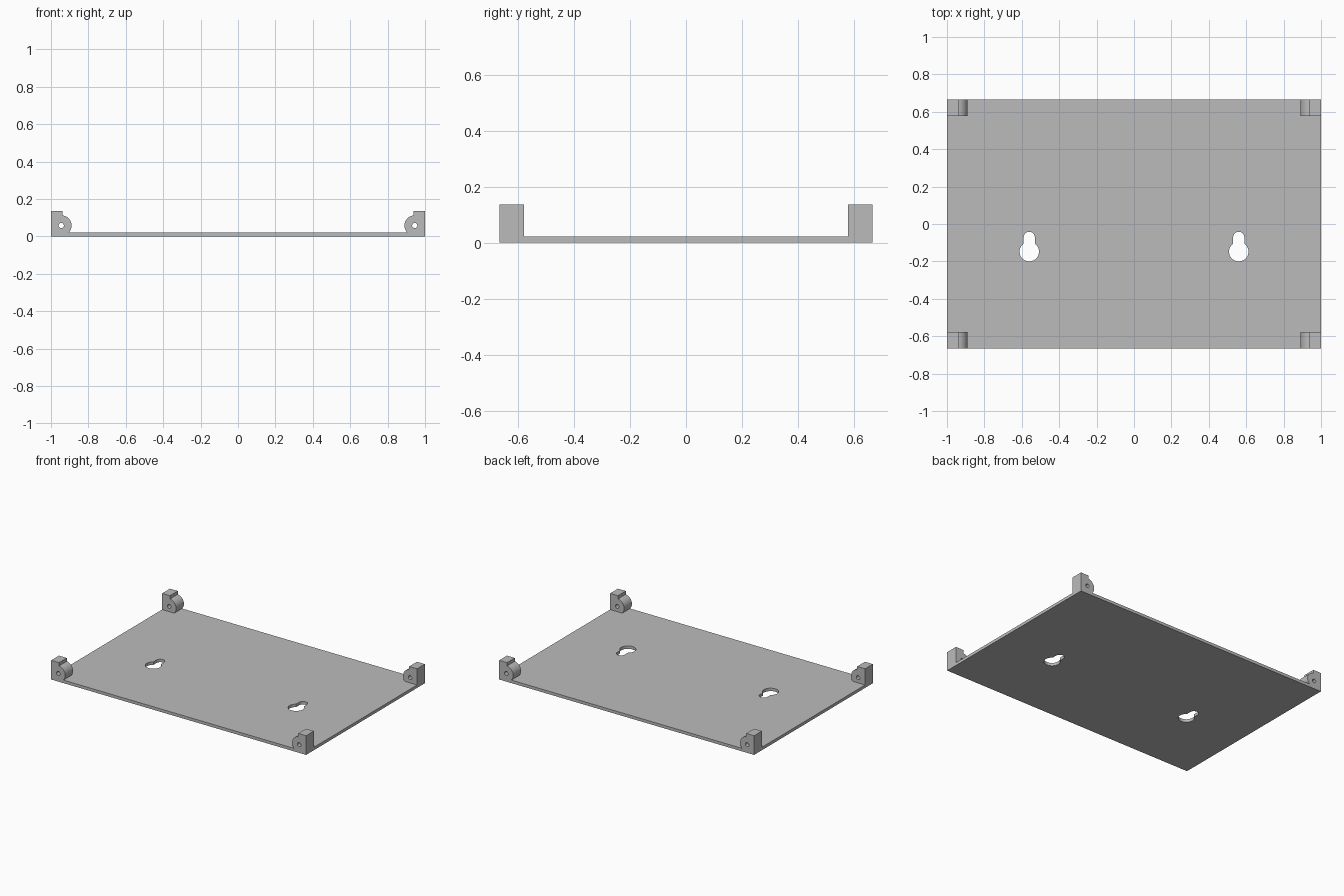
import bpy, bmesh
from math import pi, radians, sin, cos, asin, acos
from mathutils import Matrix

if "Cube" in bpy.data.objects:
    bpy.data.objects.remove(bpy.data.objects["Cube"], do_unlink=True)

HALF_X, HALF_Y = 1.0, 0.665
THICK, HEIGHT, DEPTH = 0.021, 0.136, 0.087

grey = bpy.data.materials.new("grey_plastic")
grey.use_nodes = True
colour = (0.5, 0.5, 0.5, 1)
grey.diffuse_color = colour
grey.node_tree.nodes["Principled BSDF"].inputs["Base Color"].default_value = colour


def arc(cx, cy, r, start, end, steps):
    """Points along an arc, both ends included."""
    angles = [start + (end - start) * i / steps for i in range(steps + 1)]
    return [(cx + r * cos(a), cy + r * sin(a)) for a in angles]


def prism(name, loops, depth, matrix):
    """Extrude a flat outline with holes, centred on its own plane."""
    curve = bpy.data.curves.new(name + "_profile", 'CURVE')
    curve.dimensions, curve.fill_mode = '2D', 'BOTH'
    curve.extrude = depth / 2
    for loop in loops:
        spline = curve.splines.new('POLY')
        spline.points.add(len(loop) - 1)
        for point, (x, y) in zip(spline.points, loop):
            point.co = (x, y, 0, 1)
        spline.use_cyclic_u = True
    helper = bpy.data.objects.new(name + "_profile", curve)
    bpy.context.collection.objects.link(helper)
    graph = bpy.context.evaluated_depsgraph_get()
    mesh = bpy.data.meshes.new_from_object(helper.evaluated_get(graph))
    bpy.data.objects.remove(helper)
    bpy.data.curves.remove(curve)

    bm = bmesh.new()
    bm.from_mesh(mesh)
    bmesh.ops.remove_doubles(bm, verts=bm.verts, dist=0.0001)
    bmesh.ops.recalc_face_normals(bm, faces=bm.faces)
    bm.transform(matrix)
    bm.to_mesh(mesh)
    bm.free()
    mesh.name = name
    mesh.materials.clear()
    mesh.materials.append(grey)
    mesh.shade_smooth()
    mesh.set_sharp_from_angle(angle=radians(30))
    obj = bpy.data.objects.new(name, mesh)
    bpy.context.collection.objects.link(obj)
    return obj


# Base plate with two keyhole slots
def keyhole(cx):
    big, small = 0.052, 0.03
    cy, slot_y = -0.148, -0.072
    a = acos(small / big)
    return (arc(cx, slot_y, small, 0, pi, 16)
            + arc(cx, cy, big, pi - a, 2 * pi + a, 32))


outline = [(-HALF_X, -HALF_Y), (HALF_X, -HALF_Y), (HALF_X, HALF_Y), (-HALF_X, HALF_Y)]
prism("base_plate", [outline, keyhole(-0.56), keyhole(0.56)], THICK,
      Matrix.Translation((0, 0, THICK / 2)))

# Corner lugs: square post joined to a rounded ear with a through hole
EAR_X, EAR_Z, EAR_R, POST_X = 0.945, 0.058, 0.055, 0.938
low = asin((THICK - EAR_Z) / EAR_R)
high = acos((EAR_X - POST_X) / EAR_R)
ear = arc(-EAR_X, EAR_Z, EAR_R, low, high, 24)
lug = [(-HALF_X, THICK)] + ear + [(-POST_X, HEIGHT), (-HALF_X, HEIGHT)]
hole = arc(-EAR_X, EAR_Z, 0.014, 0, 2 * pi, 20)[:-1]

for side, mirror in (("right", 1), ("left", -1)):
    loops = [[(mirror * x, z) for x, z in loop] for loop in (lug, hole)]
    for end, sign in (("front", -1), ("back", 1)):
        place = Matrix.Translation((0, sign * (HALF_Y - DEPTH / 2), 0))
        prism(f"{end}_{side}_lug", loops, DEPTH, place @ Matrix.Rotation(pi / 2, 4, 'X'))
